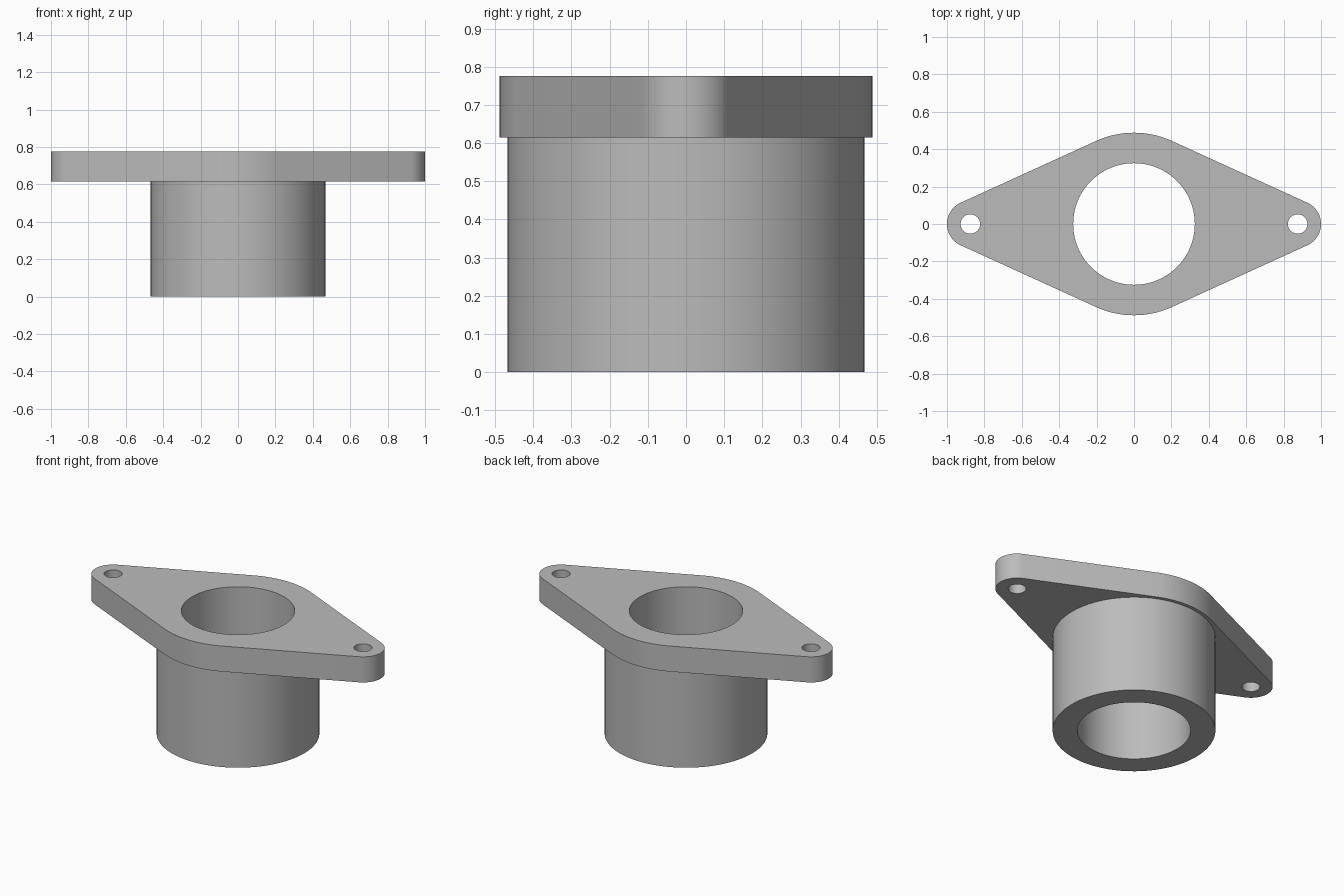
import bpy, bmesh
from math import acos, cos, sin, pi, radians

cube = bpy.data.objects.get("Cube")
if cube:
    bpy.data.objects.remove(cube, do_unlink=True)

# Main dimensions
TUBE_R, BORE_R = 0.467, 0.325
HUB_R, EAR_R, BOLT_R, BOLT_X = 0.488, 0.125, 0.052, 0.875
FLANGE_Z, TOP_Z = 0.614, 0.776

grey = bpy.data.materials.new("plain grey")
grey.use_nodes = True
colour = (0.5, 0.5, 0.5, 1)
grey.diffuse_color = colour
grey.node_tree.nodes["Principled BSDF"].inputs["Base Color"].default_value = colour


def arc(cx, r, start, end, steps):
    """Points along an arc centred on the x axis."""
    angles = [start + (end - start) * i / steps for i in range(steps + 1)]
    return [(cx + r * cos(a), r * sin(a)) for a in angles]


def circle(r, cx=0, steps=96):
    return arc(cx, r, 0, 2 * pi, steps)[:-1]


def plate(name, loops, z0, z1):
    """Extrude an outline with holes from z0 to z1."""
    curve = bpy.data.curves.new(name, "CURVE")
    curve.dimensions = "2D"
    curve.fill_mode = "BOTH"
    curve.extrude = (z1 - z0) / 2
    for loop in loops:
        spline = curve.splines.new("POLY")
        spline.points.add(len(loop) - 1)
        for point, (x, y) in zip(spline.points, loop):
            point.co = (x, y, 0, 1)
        spline.use_cyclic_u = True
    obj = bpy.data.objects.new(name, curve)
    bpy.context.collection.objects.link(obj)
    bpy.ops.object.select_all(action="DESELECT")
    obj.select_set(True)
    bpy.context.view_layer.objects.active = obj
    bpy.ops.object.convert(target="MESH")
    obj = bpy.context.object

    # Weld the rims into a closed solid and stand it at its height
    bm = bmesh.new()
    bm.from_mesh(obj.data)
    bmesh.ops.remove_doubles(bm, verts=bm.verts, dist=0.0001)
    bmesh.ops.translate(bm, verts=bm.verts, vec=(0, 0, (z0 + z1) / 2))
    bmesh.ops.recalc_face_normals(bm, faces=bm.faces)
    bm.to_mesh(obj.data)
    bm.free()
    obj.data.materials.clear()
    obj.data.materials.append(grey)
    bpy.ops.object.shade_smooth_by_angle(angle=radians(30))
    return obj


# Flange outline: hub arcs joined to the ear arcs by tangent lines
t = acos((HUB_R - EAR_R) / BOLT_X)
outline = (arc(BOLT_X, EAR_R, -t, t, 32)
           + arc(0, HUB_R, t, pi - t, 24)
           + arc(-BOLT_X, EAR_R, pi - t, pi + t, 32)
           + arc(0, HUB_R, pi + t, 2 * pi - t, 24))
bolt_holes = [circle(BOLT_R, side * BOLT_X, 40) for side in (-1, 1)]
plate("flange", [outline, circle(BORE_R)] + bolt_holes, FLANGE_Z, TOP_Z)

# Hollow tube below the flange
plate("tube", [circle(TUBE_R), circle(BORE_R)], 0, FLANGE_Z)
